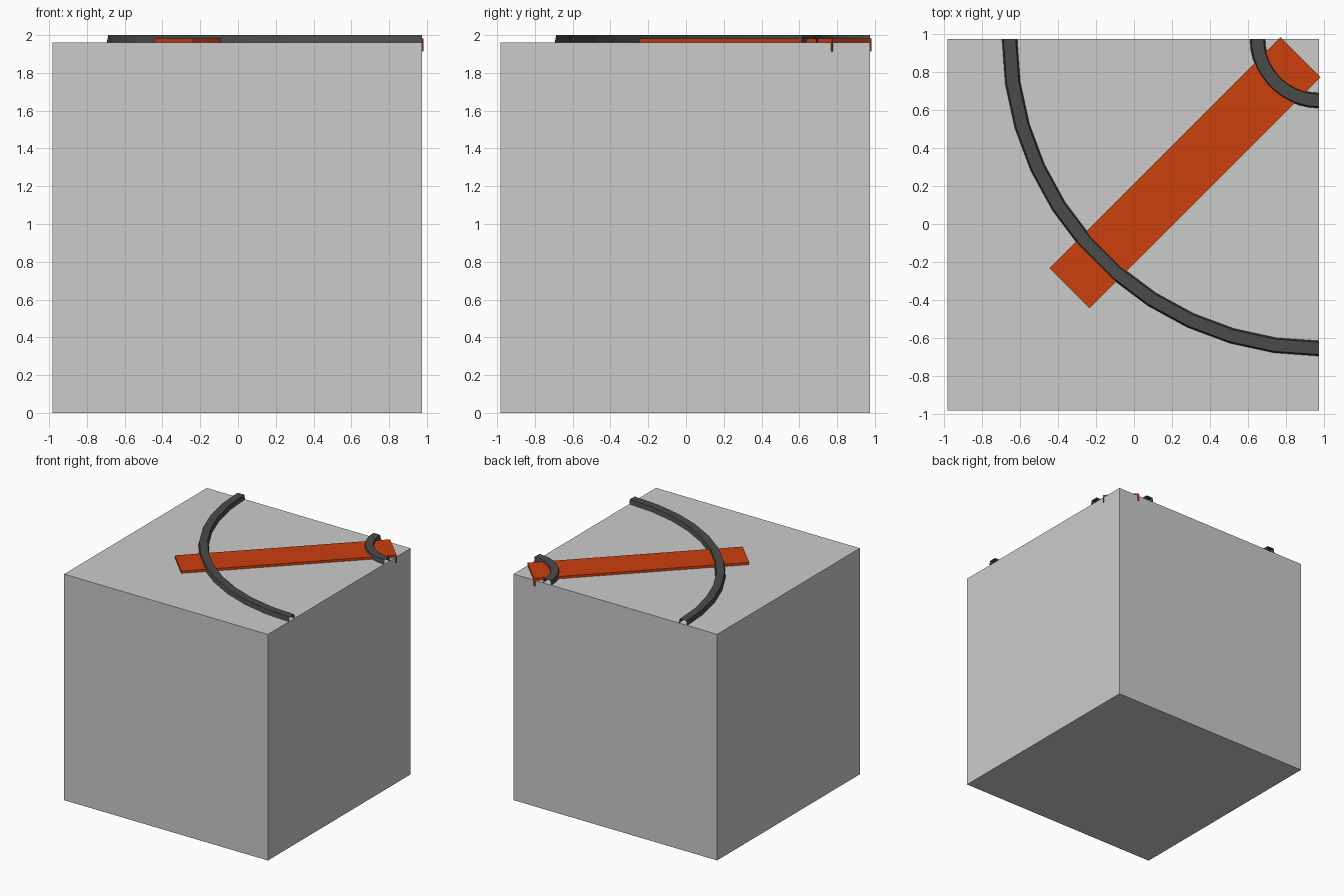
import bpy, bmesh, math
from mathutils import Matrix

if "Cube" in bpy.data.objects:
    bpy.data.objects.remove(bpy.data.objects["Cube"])

LO, HI, TOP = -0.982, 0.975, 1.962   # block extents
CORNER = 0.975                       # centre of the rail arcs


def material(name, rgb):
    m = bpy.data.materials.new(name)
    m.diffuse_color = (*rgb, 1)
    m.use_nodes = True
    m.node_tree.nodes["Principled BSDF"].inputs["Base Color"].default_value = m.diffuse_color
    return m


dark = material("dark_grey", (0.07, 0.07, 0.07))
orange = material("orange", (0.6, 0.05, 0.004))


def finish(bm, name, mat=None):
    me = bpy.data.meshes.new(name)
    bm.to_mesh(me)
    bm.free()
    ob = bpy.data.objects.new(name, me)
    bpy.context.collection.objects.link(ob)
    if mat:
        me.materials.append(mat)
    return ob


def add_box(bm, lo, hi):
    size = [b - a for a, b in zip(lo, hi)]
    mid = [(a + b) / 2 for a, b in zip(lo, hi)]
    bmesh.ops.create_cube(bm, size=1, matrix=Matrix.Translation(mid) @ Matrix.Diagonal((*size, 1)))


def rail(name, inner, outer, segments=11, slope=0.008):
    # open-ended channel swept through a quarter turn
    profile = [(inner, TOP), (inner + slope, 2.0), (outer - slope, 2.0), (outer, TOP)]
    bm = bmesh.new()
    rings = []
    for i in range(segments + 1):
        a = math.pi + math.pi / 2 * i / segments
        rings.append([bm.verts.new((CORNER + r * math.cos(a), CORNER + r * math.sin(a), z))
                      for r, z in profile])
    for a, b in zip(rings, rings[1:]):
        for j in range(3):
            bm.faces.new((a[j], a[j + 1], b[j + 1], b[j]))
    bm.normal_update()
    # top faces must look up
    if sum(f.normal.z for f in bm.faces) < 0:
        bmesh.ops.reverse_faces(bm, faces=bm.faces)
    return finish(bm, name, dark)


# Base block
bm = bmesh.new()
add_box(bm, (LO, LO, 0), (HI, HI, TOP))
finish(bm, "base_block")

# Curved rails around the corner
rail("large_curved_rail", 1.59, 1.67)
rail("small_curved_rail", 0.285, 0.365)

# Diagonal arm with a down-turned lip at the corner end
bm = bmesh.new()
add_box(bm, (-0.477, -0.1485, TOP), (1.242, 0.1485, 1.982))
add_box(bm, (1.228, -0.1485, 1.914), (1.242, 0.1485, TOP))
bmesh.ops.rotate(bm, verts=bm.verts, cent=(0, 0, 0), matrix=Matrix.Rotation(math.radians(45), 3, 'Z'))
bmesh.ops.translate(bm, verts=bm.verts, vec=(-0.002, 0, 0))
finish(bm, "sliding_arm", orange)
